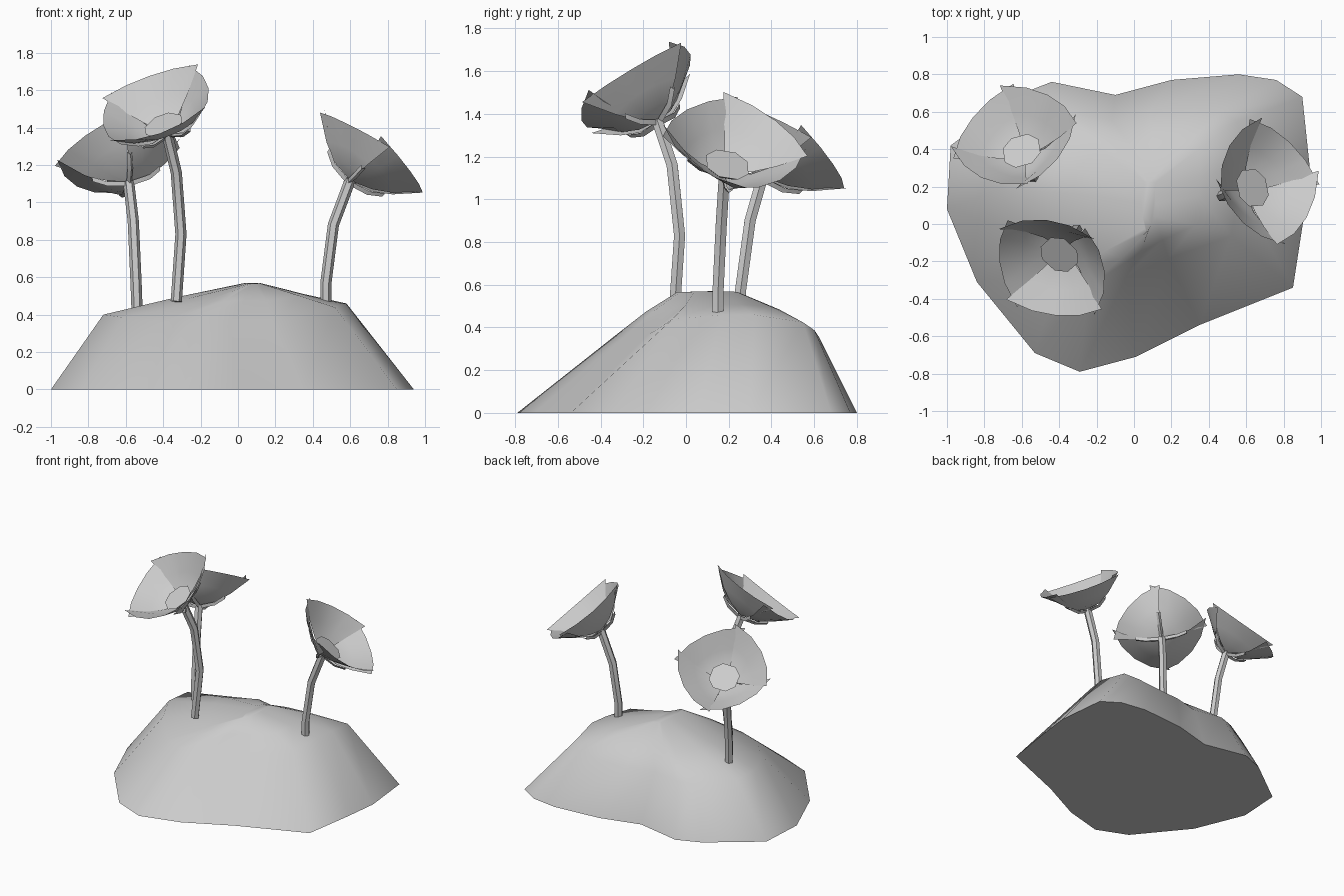
import bpy, bmesh, math
from mathutils import Vector

if "Cube" in bpy.data.objects:
    bpy.data.objects.remove(bpy.data.objects["Cube"])


def finish(name, bm, angle=40, recalc=True):
    if recalc:
        bmesh.ops.recalc_face_normals(bm, faces=bm.faces)
    me = bpy.data.meshes.new(name)
    bm.to_mesh(me)
    bm.free()
    ob = bpy.data.objects.new(name, me)
    bpy.context.collection.objects.link(ob)
    bpy.context.view_layer.objects.active = ob
    ob.select_set(True)
    bpy.ops.object.shade_smooth_by_angle(angle=math.radians(angle))
    ob.select_set(False)
    return ob


def skin(bm, rings, closed):
    for a, b in zip(rings, rings[1:]):
        n = len(a)
        for i in range(n if closed else n - 1):
            j = (i + 1) % n
            bm.faces.new((a[i], a[j], b[j], b[i]))


# Mound: shrinking rings of one irregular outline
outline = [(-1, .08), (-.84, -.31), (-.53, -.69), (-.29, -.79), (.01, -.71), (.35, -.54),
           (.85, -.34), (.91, .05), (.94, .3), (.9, .68), (.76, .77), (.56, .8),
           (.2, .77), (-.1, .69), (-.44, .76), (-.62, .69), (-.98, .42)]
# centre x, scale x, centre y, scale y, height at sides, at left end, at right end
levels = [(0, 1, 0, 1, 0, 0, 0), (-.05, .67, .14, .6, .36, .4, .48),
          (.03, .35, .13, .4, .475, .495, .515), (.08, .04, .1, .18, .565, .57, .57)]
bm = bmesh.new()
rings = []
for cx, sx, cy, sy, zs, zl, zr in levels:
    ring = []
    for x, y in outline:
        end, fall = (zl, 1) if x < 0 else (zr, .6)
        z = zs + (end - zs) * max(0, x * x - fall * y * y)
        ring.append(bm.verts.new((cx + sx * x, cy + sy * y, z)))
    rings.append(ring)
skin(bm, rings, True)
bm.faces.new(rings[-1])
bm.faces.new(rings[0][::-1])
finish("mound", bm, 50)


# Stem: six-sided tube along a bent path
def stem(name, path, r=.03):
    bm = bmesh.new()
    rings = []
    for k, p in enumerate(path):
        t = Vector(path[min(k + 1, len(path) - 1)]) - Vector(path[max(k - 1, 0)])
        t.normalize()
        ax = (Vector((1, 0, 0)) - t * t.x).normalized()
        ay = t.cross(ax)
        rings.append([bm.verts.new(Vector(p) + r * (math.cos(a) * ax + math.sin(a) * ay))
                      for a in (math.tau * i / 6 for i in range(6))])
    skin(bm, rings, True)
    bm.faces.new(rings[0])
    bm.faces.new(rings[-1])
    finish(name, bm, 30)


# Petal rows: middle radius, corner radius, middle height, corner height, half angle
ROWS = [(.015, .015, 0, 0, 44), (.115, .125, .04, .03, 46),
        (.19, .225, .1, .09, 48), (.3, .35, .185, .2, 51)]


def flower_head(name, base, normal, corner):
    n = Vector(normal).normalized()
    c = Vector(corner)
    ax = (c - n * c.dot(n)).normalized()
    ay = n.cross(ax)

    def at(r, deg, h, side=0):
        a = math.radians(deg)
        u = math.cos(a) * ax + math.sin(a) * ay
        return Vector(base) + r * u + h * n + side * n.cross(u)

    # four wide cupped petals, alternately inside and outside
    bm = bmesh.new()
    for k in range(4):
        lift = .008 if k % 2 else -.008
        rows = []
        for i, (rm, rc, hm, hc, half) in enumerate(ROWS):
            row = []
            for s in (-1, -.5, 0, .5, 1):
                e = s * s
                row.append(bm.verts.new(at(rm + (rc - rm) * e, 45 + 90 * k + s * half,
                                           hm + (hc - hm) * e + lift * (i > 0))))
            rows.append(row)
        skin(bm, [r[::-1] for r in rows], False)
    finish(name + "_petals", bm, 40, False)

    # narrow folded ribs under the petal seams
    bm = bmesh.new()
    for k in range(4):
        strip = [[bm.verts.new(at(r, 90 * k, h - d, w)) for w, d in ((-.015, 0), (0, .02), (.015, 0))]
                 for r, h in ((.02, -.005), (.12, .015), (.19, .06))]
        skin(bm, strip, False)
    finish(name + "_ribs", bm, 30)

    # raised rounded-square centre
    bm = bmesh.new()
    low, top = [], []
    for k in range(4):
        for d in (-20, 20):
            low.append(bm.verts.new(at(.08, 45 + 90 * k + d, .03)))
            top.append(bm.verts.new(at(.11, 45 + 90 * k + d, .056)))
    skin(bm, [low, top], True)
    bm.faces.new(top)
    bm.faces.new(low[::-1])
    finish(name + "_centre", bm, 30)


flowers = [
    ("front_flower", [(-.33, -.055, .47), (-.305, -.03, .83), (-.33, -.065, 1.16), (-.38, -.135, 1.37)],
     (-.33, -.51, .79), (-.52, .48, .09)),
    ("back_flower", [(-.54, .25, .43), (-.545, .255, .57), (-.56, .3, .9), (-.585, .36, 1.11)],
     (-.28, .565, .776), (.08, -.55, .43)),
    ("right_flower", [(.47, .15, .47), (.47, .15, .57), (.51, .165, .88), (.6, .18, 1.12)],
     (.6, .24, .76), (-.55, -.04, .45)),
]
for name, path, normal, corner in flowers:
    stem(name + "_stem", path)
    flower_head(name, path[-1], normal, corner)
